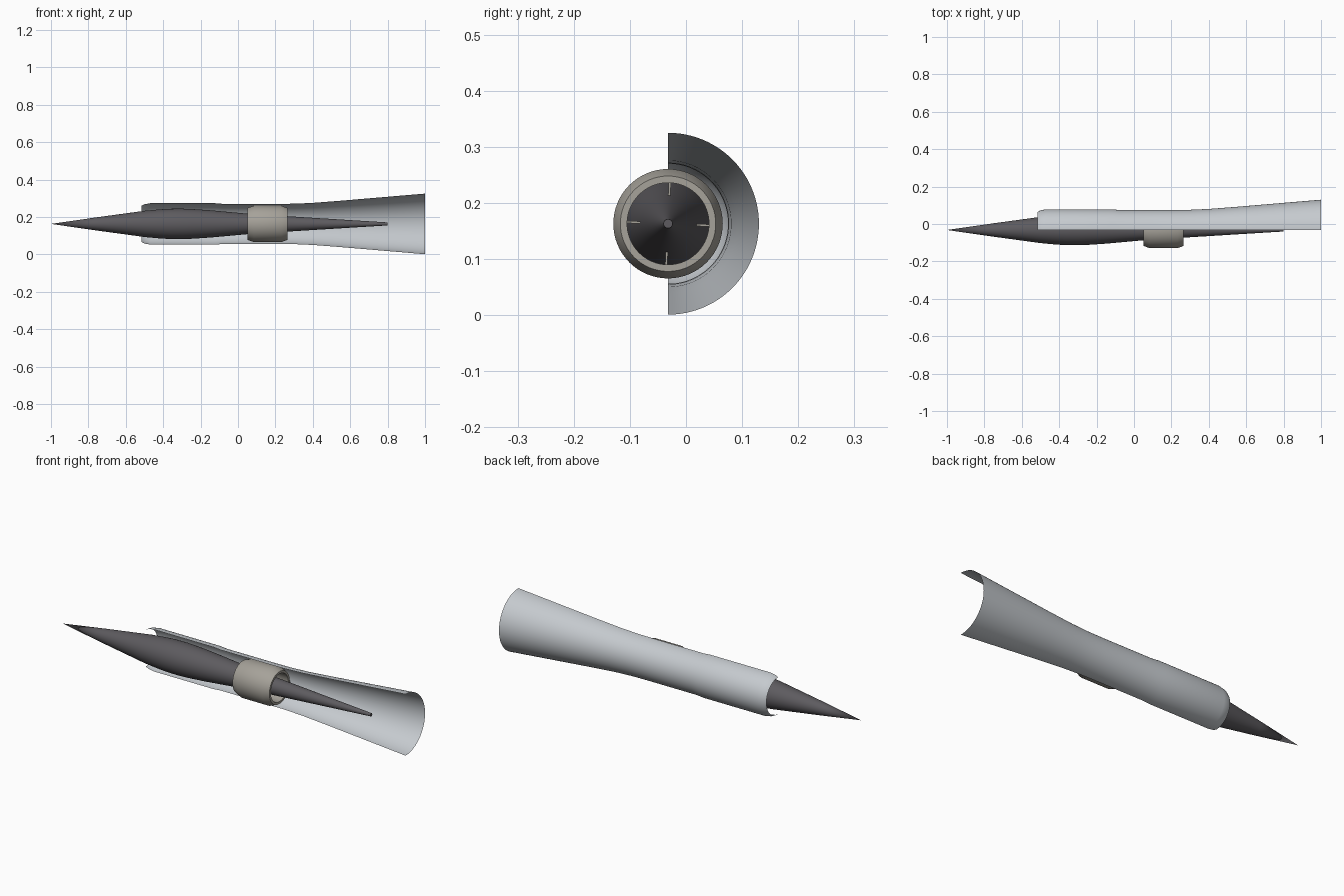
import bpy, bmesh, math
from mathutils import Matrix

if "Cube" in bpy.data.objects:
    bpy.data.objects.remove(bpy.data.objects["Cube"])

AXIS_Y, AXIS_Z = -0.032, 0.163


def material(name, rgb):
    m = bpy.data.materials.new(name)
    m.diffuse_color = (*rgb, 1)
    m.use_nodes = True
    m.node_tree.nodes["Principled BSDF"].inputs["Base Color"].default_value = m.diffuse_color
    return m


def finish(bm, name, mat, angle=25):
    bmesh.ops.remove_doubles(bm, verts=bm.verts, dist=1e-5)
    bmesh.ops.recalc_face_normals(bm, faces=bm.faces)
    me = bpy.data.meshes.new(name)
    bm.to_mesh(me)
    bm.free()
    ob = bpy.data.objects.new(name, me)
    bpy.context.collection.objects.link(ob)
    ob.location = (0, AXIS_Y, AXIS_Z)
    me.materials.append(mat)
    bpy.ops.object.select_all(action='DESELECT')
    ob.select_set(True)
    bpy.context.view_layer.objects.active = ob
    bpy.ops.object.shade_smooth_by_angle(angle=math.radians(angle))
    return ob


def revolve(name, profile, mat, sweep=2 * math.pi, steps=64, closed=False):
    """Spin an (x, radius) profile about the long axis, starting from +z towards +y."""
    bm = bmesh.new()
    vs = [bm.verts.new((x, 0, r)) for x, r in profile]
    edges = [bm.edges.new(p) for p in zip(vs, vs[1:])]
    if closed:
        edges.append(bm.edges.new((vs[-1], vs[0])))
    bmesh.ops.spin(bm, geom=vs + edges, cent=(0, 0, 0), axis=(-1, 0, 0),
                   angle=sweep, steps=steps)
    return finish(bm, name, mat)


dark = material("dark_metal", (0.11, 0.105, 0.115))
pale = material("pale_metal", (0.56, 0.59, 0.62))
warm = material("warm_metal", (0.38, 0.36, 0.32))

# Pointed centre body with long tail cone
revolve("centre_body", [
    (-1, 0), (-0.75, 0.036), (-0.5, 0.070), (-0.42, 0.0775), (-0.36, 0.081),
    (-0.30, 0.0815), (-0.24, 0.079), (-0.15, 0.073), (-0.05, 0.064),
    (0.05, 0.055), (0.15, 0.048), (0.265, 0.041), (0.8, 0.008), (0.8, 0)], dark)

# Half shell cut away on the front, flaring into a nozzle
revolve("cutaway_shell", [
    (-0.515, 0.097), (-0.50, 0.105), (-0.47, 0.1105), (-0.12, 0.1105),
    (-0.08, 0.107), (0.2, 0.107), (0.3, 0.108), (0.4, 0.1125),
    (0.55, 0.124), (1, 0.162)], pale, sweep=math.pi, steps=48)

# Chamfered ring around the body
revolve("ring", [
    (0.05, 0.073), (0.05, 0.085), (0.085, 0.0975), (0.232, 0.0975),
    (0.265, 0.085), (0.265, 0.073)], warm, closed=True)

# Four struts joining the ring to the body
bm = bmesh.new()
for i in range(4):
    m = (Matrix.Rotation(math.radians(-2.5 + 90 * i), 4, 'X')
         @ Matrix.Translation((0.085, 0, 0.063))
         @ Matrix.Diagonal((0.06, 0.004, 0.03, 1)))
    bmesh.ops.create_cube(bm, size=1, matrix=m)
finish(bm, "struts", warm)
